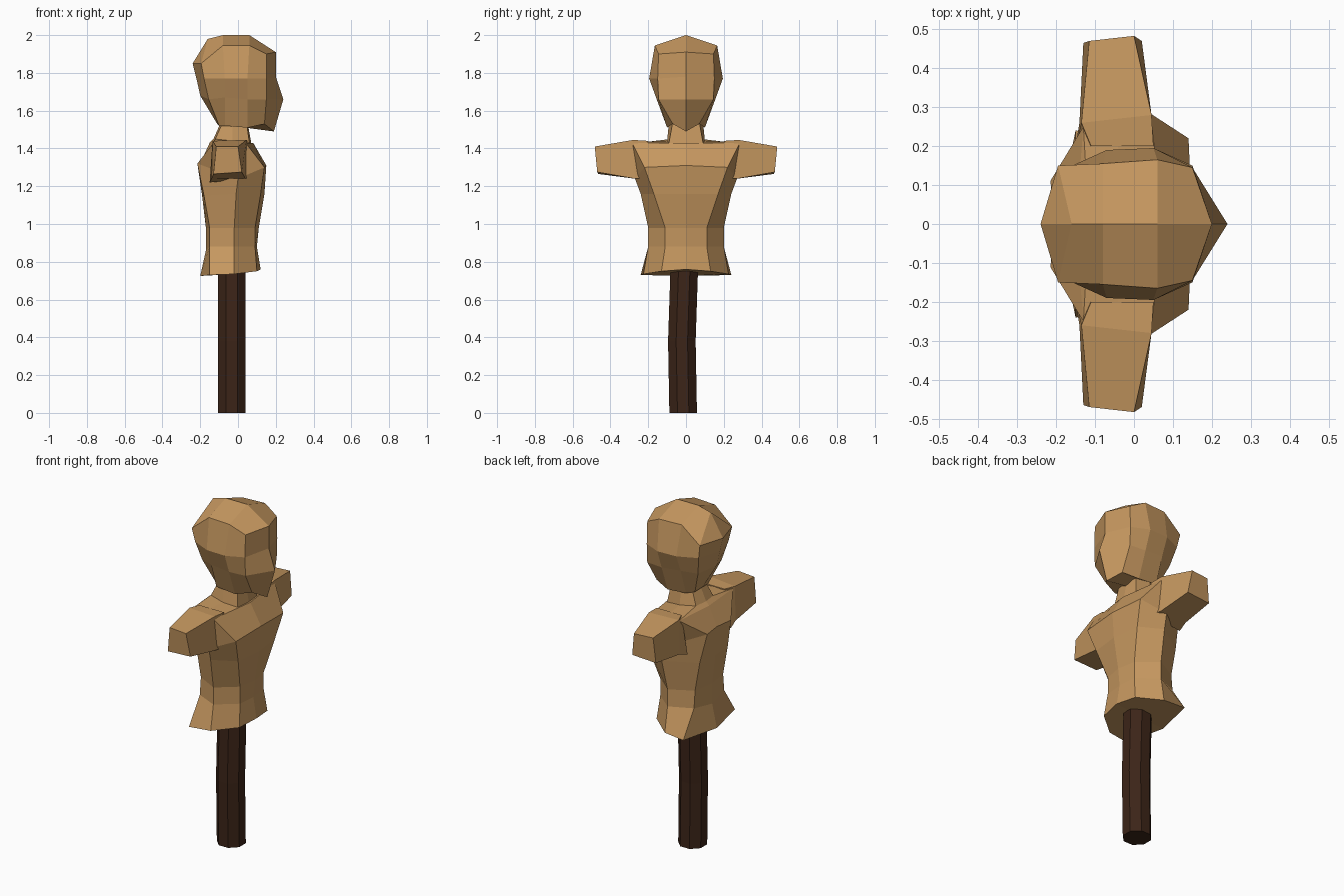
import bpy, bmesh, math


def material(name, rgb):
    m = bpy.data.materials.new(name)
    m.diffuse_color = (*rgb, 1)
    return m


wood = material("light_wood", (0.56, 0.31, 0.115))
dark = material("dark_wood", (0.045, 0.018, 0.009))


def loft(name, rings, mat, closed=False, cap_start=True, mirror=True):
    """Skin a list of point rings; half shapes are mirrored across y = 0."""
    bm = bmesh.new()
    vs = [[bm.verts.new(p) for p in r] for r in rings]
    n = len(rings[0])
    for a, b in zip(vs, vs[1:]):
        for i in range(n if closed else n - 1):
            j = (i + 1) % n
            bm.faces.new((a[i], a[j], b[j], b[i]))
    if cap_start:
        bm.faces.new(vs[0][::-1])
    bm.faces.new(vs[-1])
    bmesh.ops.remove_doubles(bm, verts=bm.verts, dist=0.0005)
    bmesh.ops.dissolve_degenerate(bm, edges=bm.edges, dist=0.0005)
    bmesh.ops.recalc_face_normals(bm, faces=bm.faces)
    # make sure the open half points outwards (outermost face looks to +y)
    outer = max(bm.faces, key=lambda f: f.calc_center_median().y)
    if mirror and outer.normal.y < 0:
        bmesh.ops.reverse_faces(bm, faces=bm.faces)
    me = bpy.data.meshes.new(name)
    bm.to_mesh(me)
    bm.free()
    me.materials.append(mat)
    ob = bpy.data.objects.new(name, me)
    bpy.context.collection.objects.link(ob)
    if mirror:
        mod = ob.modifiers.new("mirror", "MIRROR")
        mod.use_axis = (False, True, False)
    return ob


# Head: half rings from face centre round to back centre, crest first
loft("head", [
    [(.2, 0, 1.91), (.2, 0, 1.91), (.06, 0, 2), (-.08, 0, 2), (-.16, 0, 1.98), (-.24, 0, 1.85)],
    [(.2, 0, 1.91), (.15, .145, 1.9), (.06, .165, 1.945), (-.08, .155, 1.945), (-.195, .15, 1.85), (-.24, 0, 1.85)],
    [(.2, 0, 1.78), (.15, .15, 1.77), (.05, .195, 1.77), (-.07, .19, 1.77), (-.18, .14, 1.77), (-.22, 0, 1.77)],
    [(.24, 0, 1.66), (.15, .145, 1.66), (.05, .155, 1.66), (-.07, .15, 1.67), (-.155, .11, 1.66), (-.2, 0, 1.68)],
    [(.19, 0, 1.49), (.14, .07, 1.53), (.05, .1, 1.51), (-.07, .1, 1.52), (-.1, .06, 1.52), (-.11, 0, 1.53)],
], wood, cap_start=False)

# Torso: half rings from neck down to hips
loft("torso", [
    [(.05, 0, 1.54), (.045, .07, 1.54), (-.03, .09, 1.54), (-.08, .06, 1.54), (-.09, 0, 1.54)],
    [(.07, 0, 1.43), (.06, .09, 1.43), (-.03, .1, 1.44), (-.12, .08, 1.45), (-.13, 0, 1.45)],
    [(.08, 0, 1.43), (.04, .285, 1.43), (-.05, .28, 1.435), (-.13, .25, 1.43), (-.15, 0, 1.43)],
    [(.15, 0, 1.31), (.14, .22, 1.3), (0, .27, 1.24), (-.215, .11, 1.32), (-.2, 0, 1.32)],
    [(.14, 0, 1.16), (.12, .17, 1.16), (-.01, .24, 1.16), (-.18, .13, 1.15), (-.19, 0, 1.15)],
    [(.11, 0, .98), (.09, .11, .98), (-.02, .2, .98), (-.15, .13, .98), (-.17, 0, .98)],
    [(.1, 0, .88), (.09, .11, .88), (-.02, .2, .88), (-.15, .14, .88), (-.17, 0, .86)],
    [(.12, 0, .76), (.1, .13, .75), (-.02, .225, .735), (-.15, .24, .73), (-.2, 0, .725)],
], wood)

# Arm stumps
loft("arms", [
    [(-.11, .2, 1.44), (.05, .2, 1.44), (.055, .2, 1.24), (-.15, .2, 1.22)],
    [(-.135, .26, 1.44), (.045, .28, 1.445), (.04, .27, 1.24), (-.14, .26, 1.24)],
    [(-.115, .47, 1.41), (0, .483, 1.41), (.02, .47, 1.275), (-.13, .465, 1.265)],
], wood, closed=True)

# Slightly bowed octagonal pole
loft("pole", [
    [(-.033 + .079 * math.cos(a), y + .079 * math.sin(a), z)
     for a in [math.radians(22.5 + 45 * k) for k in range(8)]]
    for y, z in [(-.015, 0), (-.022, .38), (-.008, .8)]
], dark, closed=True, mirror=False)
